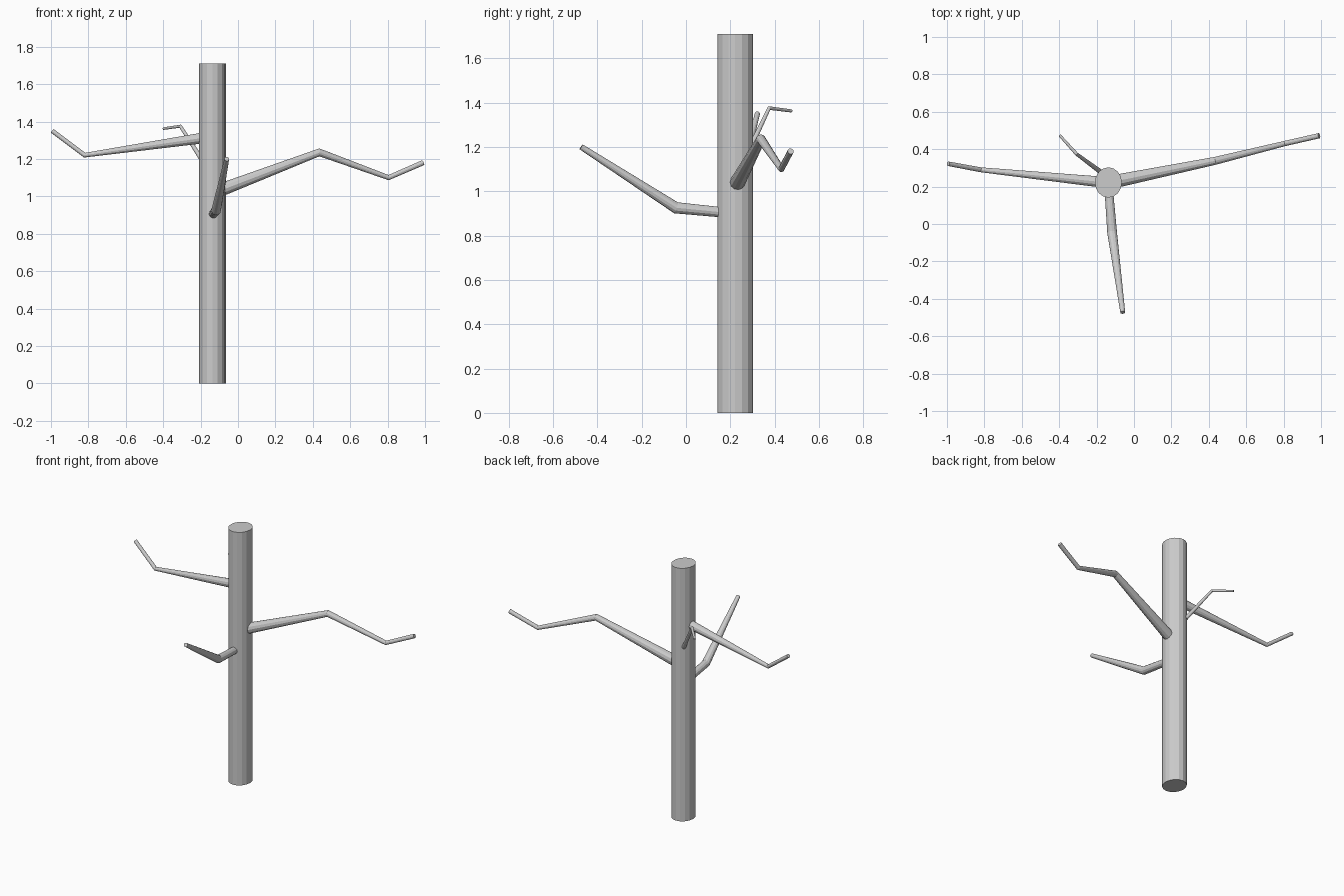
import bpy

cube = bpy.data.objects.get("Cube")
if cube:
    bpy.data.objects.remove(cube, do_unlink=True)


def add_branch(name, points):
    """Tapered, kinked branch; each point is (x, y, z, radius)."""
    curve = bpy.data.curves.new(name, "CURVE")
    curve.dimensions = "3D"
    curve.bevel_depth = 1.0
    curve.bevel_resolution = 4
    curve.use_fill_caps = True
    spline = curve.splines.new("POLY")
    spline.use_smooth = False
    spline.points.add(len(points) - 1)
    for target, (x, y, z, radius) in zip(spline.points, points):
        target.co = (x, y, z, 1)
        target.radius = radius
    branch = bpy.data.objects.new(name, curve)
    bpy.context.collection.objects.link(branch)
    bpy.ops.object.select_all(action="DESELECT")
    branch.select_set(True)
    bpy.context.view_layer.objects.active = branch
    bpy.ops.object.convert(target="MESH")


# Straight trunk, slightly oval in section
height = 1.71
bpy.ops.mesh.primitive_cylinder_add(
    vertices=16, radius=1, depth=height, location=(-0.137, 0.222, height / 2))
trunk = bpy.context.object
trunk.name = "trunk"
trunk.scale = (0.072, 0.081, 1)
bpy.ops.object.transform_apply(location=False, rotation=False, scale=True)

# Branches, each starting just inside the trunk
add_branch("left_branch", [
    (-0.09, 0.23, 1.035, 0.035), (0.435, 0.338, 1.235, 0.021),
    (0.805, 0.43, 1.1, 0.014), (0.99, 0.472, 1.18, 0.014)])
add_branch("right_branch", [
    (-0.18, 0.225, 1.313, 0.029), (-0.82, 0.29, 1.22, 0.013),
    (-0.993, 0.322, 1.35, 0.012)])
add_branch("front_branch", [
    (-0.133, 0.16, 0.905, 0.023), (-0.117, -0.045, 0.925, 0.026),
    (-0.06, -0.473, 1.2, 0.013)])
add_branch("back_branch", [
    (-0.18, 0.28, 1.175, 0.013), (-0.308, 0.375, 1.375, 0.009),
    (-0.398, 0.475, 1.362, 0.007)])
